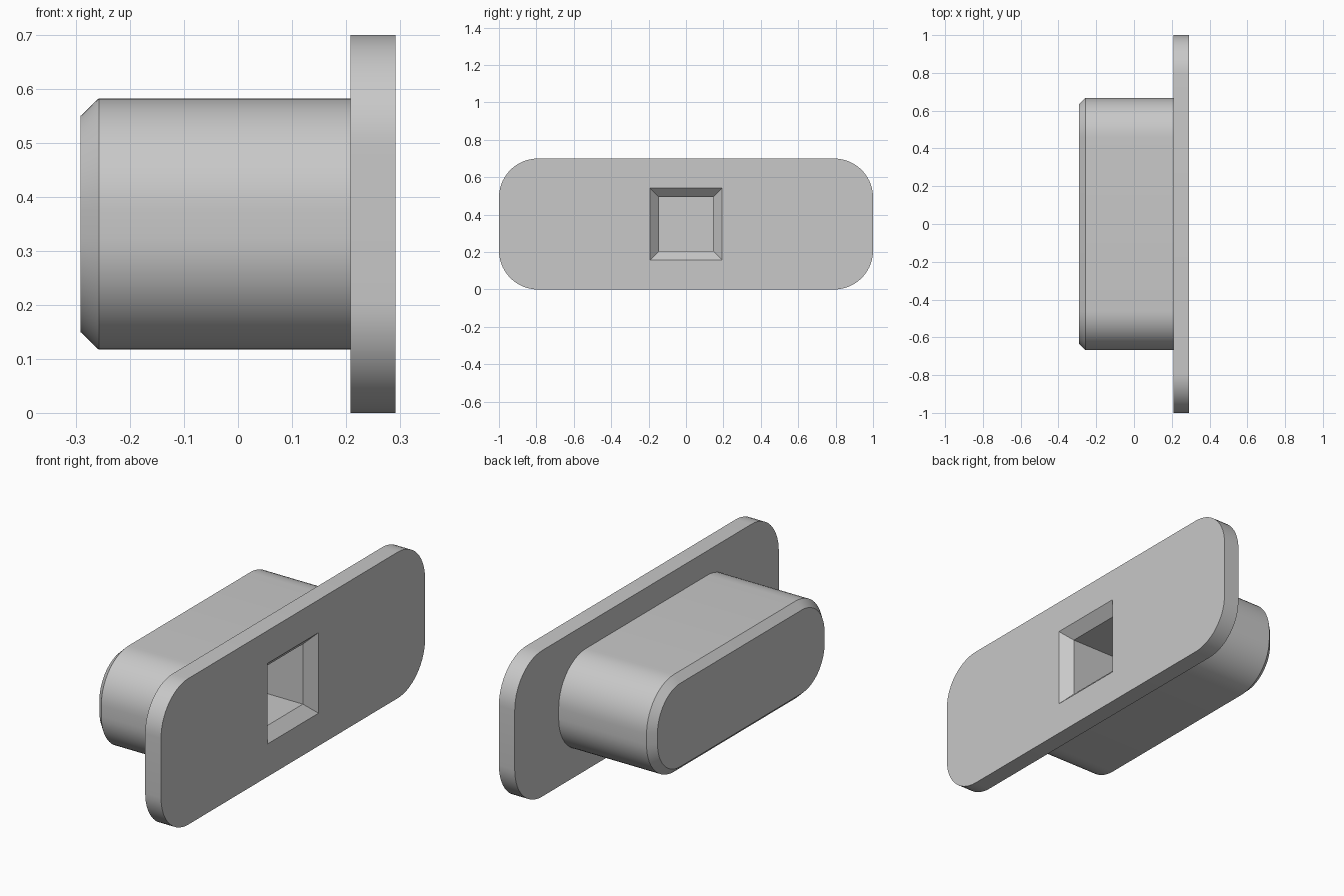
import bpy, bmesh, math

cube = bpy.data.objects.get("Cube")
if cube:
    bpy.data.objects.remove(cube, do_unlink=True)

CENTRE_Z = 0.35
ARC_STEPS = 14

grey = bpy.data.materials.new("plain grey")
grey.use_nodes = True
colour = (0.58, 0.58, 0.58, 1)
grey.diffuse_color = colour
grey.node_tree.nodes["Principled BSDF"].inputs["Base Color"].default_value = colour


def rounded_ring(bm, x, half_y, half_z, radius):
    """Rounded rectangle across x; zero radius gives a sharp rectangle."""
    ring = []
    for corner, (sy, sz) in enumerate([(1, 1), (-1, 1), (-1, -1), (1, -1)]):
        for step in range(ARC_STEPS + 1):
            a = (corner + step / ARC_STEPS) * math.pi / 2
            y = sy * (half_y - radius) + radius * math.cos(a)
            z = sz * (half_z - radius) + radius * math.sin(a)
            ring.append(bm.verts.new((x, y, CENTRE_Z + z)))
    return ring


def loft(name, sections):
    """Skin a row of rounded sections into one closed solid."""
    bm = bmesh.new()
    rings = [rounded_ring(bm, *s) for s in sections]
    for a, b in zip(rings, rings[1:]):
        for i in range(len(a)):
            j = (i + 1) % len(a)
            bm.faces.new((a[i], a[j], b[j], b[i]))
    bm.faces.new(rings[0])
    bm.faces.new(rings[-1])
    bmesh.ops.remove_doubles(bm, verts=bm.verts[:], dist=0.0001)
    bmesh.ops.recalc_face_normals(bm, faces=bm.faces[:])
    mesh = bpy.data.meshes.new(name)
    bm.to_mesh(mesh)
    bm.free()
    mesh.materials.append(grey)
    obj = bpy.data.objects.new(name, mesh)
    bpy.context.collection.objects.link(obj)
    bpy.ops.object.select_all(action="DESELECT")
    obj.select_set(True)
    bpy.context.view_layer.objects.active = obj
    bpy.ops.object.shade_smooth_by_angle(angle=math.radians(30))
    return obj


loft("flanged_plug", [
    # chamfered plug body
    (-0.292, 0.633, 0.2, 0.175),
    (-0.258, 0.667, 0.233, 0.208),
    (0.208, 0.667, 0.233, 0.208),
    # flange plate
    (0.208, 1.0, 0.35, 0.208),
    (0.292, 1.0, 0.35, 0.208),
    # square socket with chamfered mouth
    (0.292, 0.193, 0.193, 0),
    (0.243, 0.144, 0.144, 0),
    (-0.125, 0.144, 0.144, 0),
])
